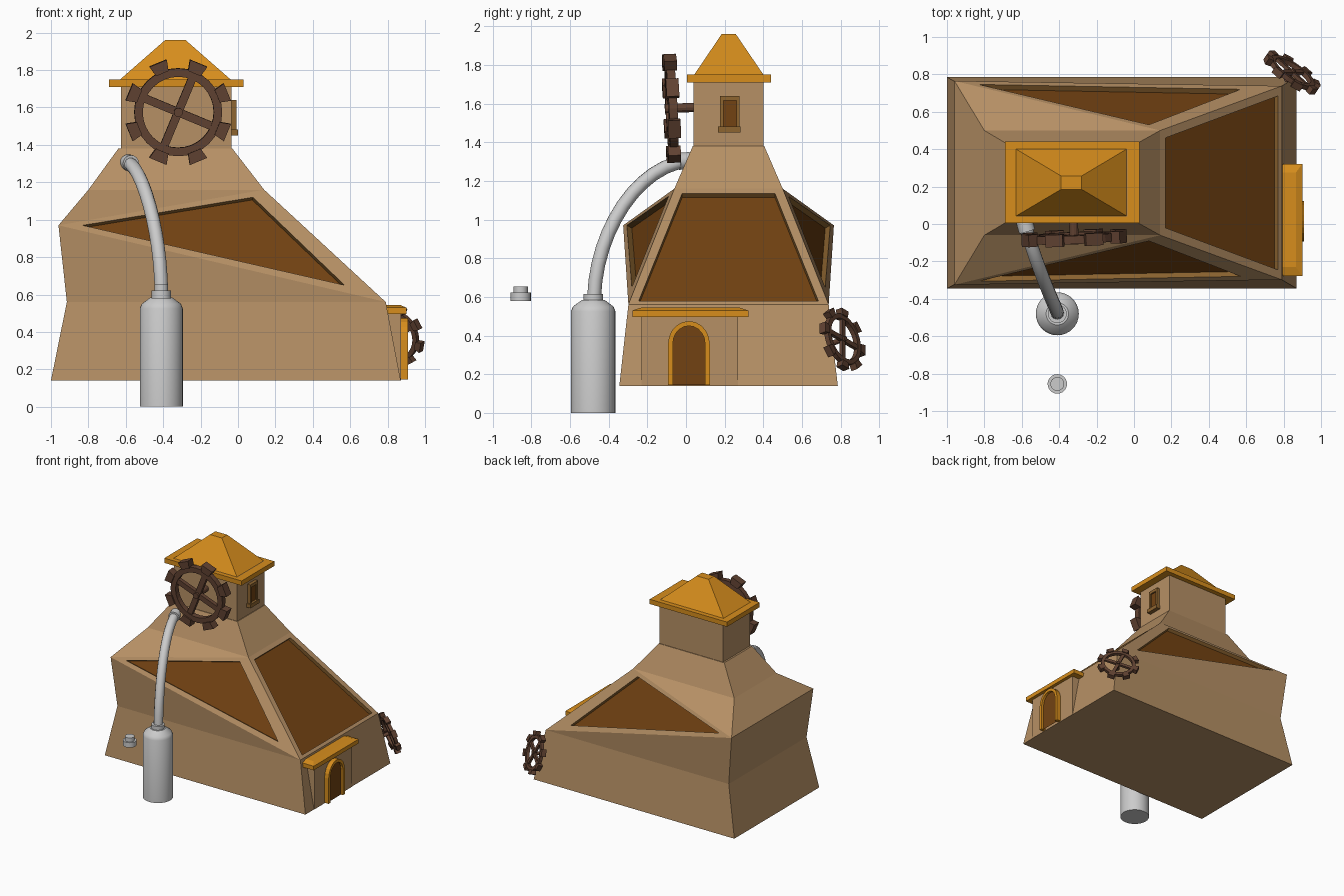
import bpy, bmesh, math
from mathutils import Vector, Matrix

if "Cube" in bpy.data.objects:
    bpy.data.objects.remove(bpy.data.objects["Cube"])


def material(name, rgb):
    m = bpy.data.materials.new(name)
    m.diffuse_color = (*rgb, 1)
    m.use_nodes = True
    m.node_tree.nodes["Principled BSDF"].inputs["Base Color"].default_value = m.diffuse_color
    return m


TAN = material("plaster", (.47, .28, .13))
ORANGE = material("orange_roof", (.68, .27, .012))
BROWN = material("dark_pane", (.17, .055, .006))
WOOD = material("gear_wood", (.12, .055, .032))
FRAME = material("window_frame", (.27, .13, .03))


def add_object(name, bm, mats=(), smooth=False):
    bmesh.ops.remove_doubles(bm, verts=bm.verts, dist=1e-5)
    bmesh.ops.recalc_face_normals(bm, faces=bm.faces)
    me = bpy.data.meshes.new(name)
    bm.to_mesh(me)
    bm.free()
    ob = bpy.data.objects.new(name, me)
    bpy.context.collection.objects.link(ob)
    for m in mats:
        me.materials.append(m)
    if smooth:
        bpy.ops.object.select_all(action='DESELECT')
        ob.select_set(True)
        bpy.context.view_layer.objects.active = ob
        bpy.ops.object.shade_smooth_by_angle(angle=math.radians(35))
    return ob


def face(bm, pts, index=0):
    bm.faces.new([bm.verts.new(p) for p in pts]).material_index = index


def frustum(bm, lo, hi):
    """lo/hi = (x0, x1, y0, y1, z)"""
    a, b = ([(r[0], r[2], r[4]), (r[1], r[2], r[4]), (r[1], r[3], r[4]), (r[0], r[3], r[4])]
            for r in (lo, hi))
    face(bm, a)
    face(bm, b)
    for i in range(4):
        j = (i + 1) % 4
        face(bm, (a[i], a[j], b[j], b[i]))


def block(name, x0, x1, y0, y1, z0, z1, mat):
    bm = bmesh.new()
    frustum(bm, (x0, x1, y0, y1, z0), (x0, x1, y0, y1, z1))
    return add_object(name, bm, [mat])


def lathe(bm, profile, center, segs=32, closed=False):
    """Revolve (radius, z) points about z; open profiles get end caps."""
    c = Vector(center)
    rings = [[bm.verts.new(c + Vector((r * math.cos(t), r * math.sin(t), z)))
              for t in (2 * math.pi * k / segs for k in range(segs))] for r, z in profile]
    for a, b in zip(rings, rings[1:] + (rings[:1] if closed else [])):
        for k in range(segs):
            j = (k + 1) % segs
            bm.faces.new((a[k], a[j], b[j], b[k]))
    if not closed:
        bm.faces.new(rings[0])
        bm.faces.new(rings[-1])


# Main building shell: rings of (left x, right x, half width, z) about y = CY
CY = .22
RINGS = [(-1, .87, .565, .14), (-.915, .79, .518, .56), (-.96, 0, .545, .97),
         (-.80, .14, .28, 1.16), (-.64, -.03, .185, 1.38),
         (-.625, -.035, .18, 1.38), (-.625, -.035, .18, 1.75)]


def P(ring, right, s):
    r = RINGS[ring]
    return Vector((r[right], CY + s * r[2], r[3]))


def recessed_window(bm, outer, inner, axis, depth=.03):
    """Frame between outer and inner loops, with a sunken pane; solves 'axis' on the plane."""
    n = (outer[1] - outer[0]).cross(outer[2] - outer[0]).normalized()
    if n.dot(Vector((-.1, CY, .4)) - outer[0]) > 0:
        n.negate()
    rim = []
    for a, z in inner:
        p = Vector((a, 0, z)) if axis == 1 else Vector((0, a, z))
        p[axis] = n.dot(outer[0] - p) / n[axis]
        rim.append(p)
    low = [p - n * depth for p in rim]
    for i in range(len(rim)):
        j = (i + 1) % len(rim)
        face(bm, (outer[i], outer[j], rim[j], rim[i]))
        face(bm, (rim[i], rim[j], low[j], low[i]), 2)
    face(bm, low, 1)


bm = bmesh.new()
for s in (-1, 1):
    face(bm, (P(0, 0, s), P(0, 1, s), P(1, 1, s), P(1, 0, s)))
    face(bm, (P(1, 0, s), P(1, 1, s), P(2, 0, s)))
    face(bm, (P(2, 0, s), P(3, 1, s), P(3, 0, s)))
    recessed_window(bm, (P(2, 0, s), P(1, 1, s), P(3, 1, s)),
                    ((-.83, .97), (.57, .65), (.08, 1.12)), 1)
    for a, b in ((3, 4), (4, 5), (5, 6)):
        face(bm, (P(a, 0, s), P(a, 1, s), P(b, 1, s), P(b, 0, s)))
for side, levels in ((0, (0, 1, 2, 3, 4, 5, 6)), (1, (0, 1)), (1, (3, 4, 5, 6))):
    for a, b in zip(levels, levels[1:]):
        face(bm, (P(a, side, -1), P(a, side, 1), P(b, side, 1), P(b, side, -1)))
recessed_window(bm, (P(1, 1, -1), P(1, 1, 1), P(3, 1, 1), P(3, 1, -1)),
                ((-.245, .578), (.685, .578), (.46, 1.135), (-.02, 1.135)), 0)
for ring in (0, 6):
    face(bm, (P(ring, 0, -1), P(ring, 1, -1), P(ring, 1, 1), P(ring, 0, 1)))
add_object("building_shell", bm, [TAN, BROWN, FRAME])

# Tower roof: eaves slab and truncated hip
block("tower_eaves", -.69, .03, .005, .44, 1.71, 1.75, ORANGE)
bm = bmesh.new()
frustum(bm, (-.63, -.04, .043, .40, 1.75), (-.39, -.28, .185, .257, 1.96))
add_object("tower_roof", bm, [ORANGE])

# Tower window
block("tower_window_pane", -.05, -.02, .19, .265, 1.48, 1.63, BROWN)
for y in (.176, .26):
    block("tower_window_jamb", -.05, -.008, y, y + .018, 1.48, 1.64, FRAME)
block("tower_window_lintel", -.05, -.008, .176, .278, 1.615, 1.64, FRAME)
block("tower_window_sill", -.05, 0, .165, .283, 1.45, 1.482, FRAME)

# Porch with shallow hipped canopy
block("porch", .70, .872, -.23, .27, .14, .5, TAN)
block("porch_canopy", .78, .9, -.278, .322, .495, .53, ORANGE)
bm = bmesh.new()
frustum(bm, (.76, .9, -.278, .322, .53), (.76, .865, -.23, .275, .545))
add_object("porch_canopy_top", bm, [ORANGE])


# Arched door
def arch(half, top):
    y, spring = .015, top - half * 1.1
    return [(y - half, .145)] + [
        (y - half * math.cos(math.pi * k / 10), spring + half * 1.1 * math.sin(math.pi * k / 10))
        for k in range(11)] + [(y + half, .145)]


bm = bmesh.new()
out, inn = arch(.108, .475), arch(.083, .45)
for i in range(len(out) - 1):
    q = (out[i], out[i + 1], inn[i + 1], inn[i])
    for x in (.86, .91):
        face(bm, [(x, *p) for p in q])
    for a, b in ((q[0], q[1]), (q[2], q[3])):
        face(bm, ((.86, *a), (.86, *b), (.91, *b), (.91, *a)))
for i in (0, -1):
    face(bm, ((.86, *out[i]), (.91, *out[i]), (.91, *inn[i]), (.86, *inn[i])))
add_object("door_frame", bm, [ORANGE])
bm = bmesh.new()
face(bm, [(.89, *p) for p in inn])
add_object("door_panel", bm, [BROWN])


# Toothed wheels: rim, spokes, flared teeth and hub, built about local z
def gear(name, center, normal, radius, axle):
    bm = bmesh.new()
    lathe(bm, [(.19, -.022), (.235, -.022), (.235, .022), (.19, .022)], (0, 0, 0), 32, True)
    lathe(bm, [(.024, -axle), (.024, .034)], (0, 0, 0), 12)
    for k in range(8):
        rot = Matrix.Rotation(math.radians(22.5 + 45 * k), 4, 'Z')
        new = bmesh.new()
        rows = [(.225, .036), (.284, .05)]
        for z in (-.033, .033):
            face(new, [(x, w, z) for x, y in rows for w in ((-y, y) if x < .25 else (y, -y))])
        ends = [(rows[0][0], -rows[0][1]), (rows[0][0], rows[0][1]),
                (rows[1][0], rows[1][1]), (rows[1][0], -rows[1][1])]
        for i in range(4):
            a, b = ends[i], ends[(i + 1) % 4]
            face(new, ((*a, -.033), (*b, -.033), (*b, .033), (*a, .033)))
        if k % 2:
            continue_rot = Matrix.Rotation(math.radians(0), 4, 'Z')
            frustum(new, (.01, .2, -.022, .022, -.016), (.01, .2, -.022, .022, .016))
        for f in new.faces:
            face(bm, [rot @ v.co for v in f.verts])
        new.free()
    ob = add_object(name, bm, [WOOD])
    z = Vector(normal).normalized()
    x = Vector((0, 0, 1)).cross(z).normalized()
    basis = Matrix((x, z.cross(x), z)).transposed().to_4x4()
    ob.matrix_world = Matrix.Translation(center) @ basis @ Matrix.Scale(radius / .285, 4)


gear("tower_gear", (-.32, -.075, 1.575), (.04, -1, -.045), .285, .12)
gear("corner_gear", (.845, .81, .38), (.55, .8, .3), .168, .1)

# Gas tank with shoulder and collar, and loose valve knob
bm = bmesh.new()
lathe(bm, [(.115, 0), (.115, .525), (.105, .55), (.06, .583), (.05, .583), (.05, .615), (.03, .615)],
      (-.41, -.48, 0))
add_object("tank", bm, smooth=True)
bm = bmesh.new()
lathe(bm, [(.052, .58), (.052, .622), (.037, .622), (.037, .655)], (-.41, -.855, 0), 24)
add_object("valve_knob", bm, smooth=True)

# Curved pipe from tank to tower base
cu = bpy.data.curves.new("pipe", 'CURVE')
cu.dimensions, cu.bevel_depth, cu.bevel_resolution, cu.use_fill_caps = '3D', .036, 4, True
sp = cu.splines.new('BEZIER')
sp.bezier_points.add(1)
ends = [((-.41, -.475, .6), (0, .01, .34)), ((-.59, .02, 1.305), (.075, -.27, -.02))]
for bp, (co, h) in zip(sp.bezier_points, ends):
    bp.handle_left_type = bp.handle_right_type = 'FREE'
    bp.co, h = Vector(co), Vector(h)
    first = h.z > 0
    bp.handle_right, bp.handle_left = (bp.co + h, bp.co - h) if first else (bp.co - h, bp.co + h)
pipe = bpy.data.objects.new("pipe", cu)
bpy.context.collection.objects.link(pipe)
bpy.ops.object.select_all(action='DESELECT')
pipe.select_set(True)
bpy.context.view_layer.objects.active = pipe
bpy.ops.object.convert(target='MESH')
bpy.ops.object.shade_smooth_by_angle(angle=math.radians(35))

# Pipe end collar
bm = bmesh.new()
lathe(bm, [(.044, -.03), (.044, .03)], (0, 0, 0), 24)
collar = add_object("pipe_collar", bm, smooth=True)
collar.matrix_world = Matrix.Translation((-.58, -.01, 1.303)) @ Vector((-.28, 1, .07)).to_track_quat('Z', 'Y').to_matrix().to_4x4()
